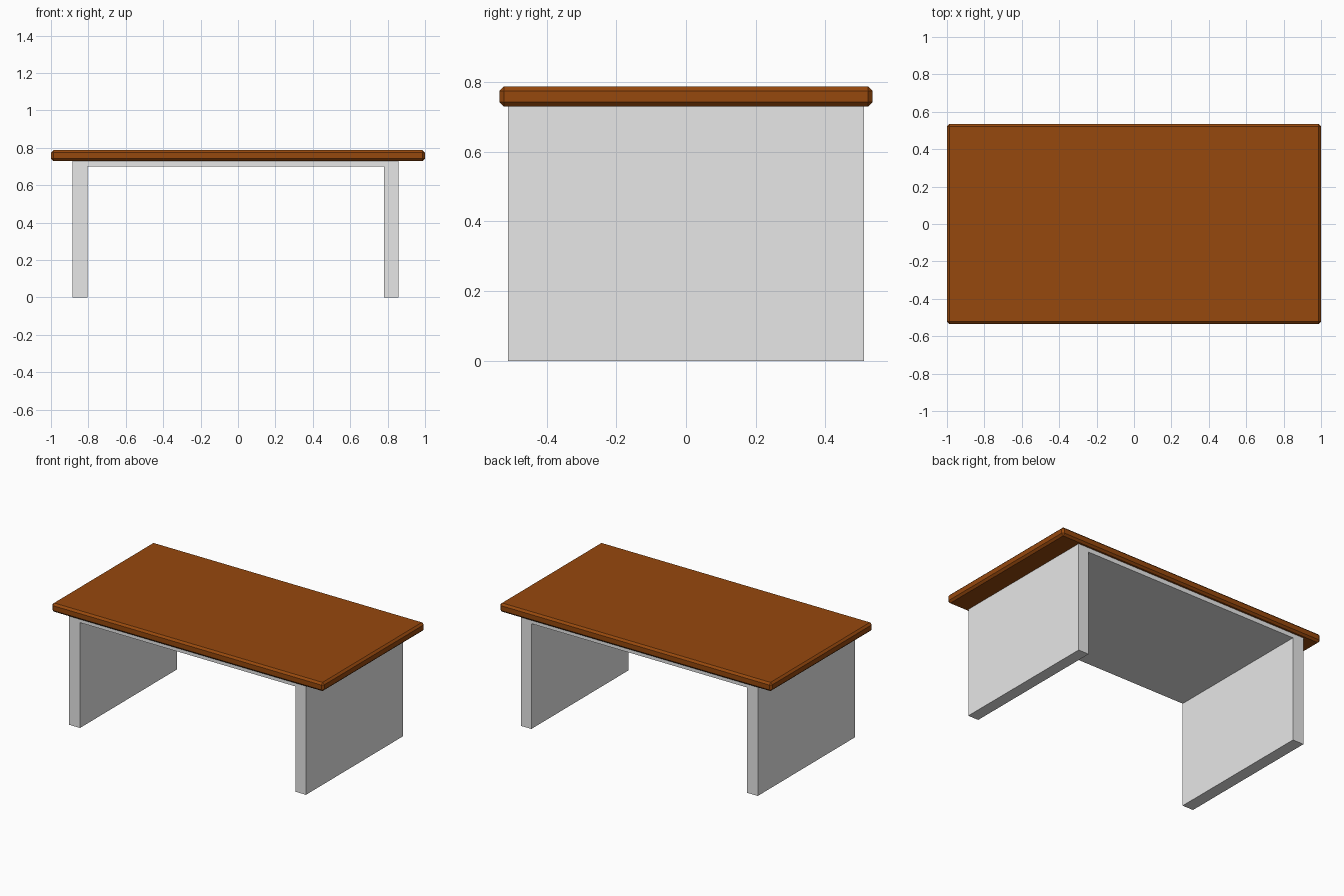
import bpy, bmesh

if "Cube" in bpy.data.objects:
    bpy.data.objects.remove(bpy.data.objects["Cube"])


def material(name, rgb):
    m = bpy.data.materials.new(name)
    m.diffuse_color = (*rgb, 1.0)
    m.use_nodes = True
    m.node_tree.nodes["Principled BSDF"].inputs["Base Color"].default_value = m.diffuse_color
    return m


def add_object(name, bm, mat):
    bmesh.ops.recalc_face_normals(bm, faces=bm.faces)
    me = bpy.data.meshes.new(name)
    bm.to_mesh(me)
    bm.free()
    me.materials.append(mat)
    ob = bpy.data.objects.new(name, me)
    bpy.context.collection.objects.link(ob)
    return ob


wood = material("brown wood", (0.305, 0.065, 0.004))
grey = material("light grey", (0.8, 0.8, 0.8))

# Tabletop: wide slab with a small chamfer on every edge
bm = bmesh.new()
bmesh.ops.create_cube(bm, size=1.0)
for v in bm.verts:
    v.co = (v.co.x * 2.0, v.co.y * 1.07, v.co.z * 0.058 + 0.758)
top = add_object("tabletop", bm, wood)
bevel = top.modifiers.new("edge_chamfer", "BEVEL")
bevel.width = 0.013
bevel.segments = 1

# Base: arch-shaped profile (two panel legs joined by a thin slab), extruded in y
profile = [(-0.885, 0.0), (-0.805, 0.0), (-0.805, 0.70), (0.78, 0.70),
           (0.78, 0.0), (0.857, 0.0), (0.857, 0.73), (-0.885, 0.73)]
bm = bmesh.new()
face = bm.faces.new([bm.verts.new((x, -0.51, z)) for x, z in profile])
ext = bmesh.ops.extrude_face_region(bm, geom=[face], use_keep_orig=True)
verts = [g for g in ext["geom"] if isinstance(g, bmesh.types.BMVert)]
bmesh.ops.translate(bm, verts=verts, vec=(0, 1.02, 0))
add_object("panel_leg_base", bm, grey)
